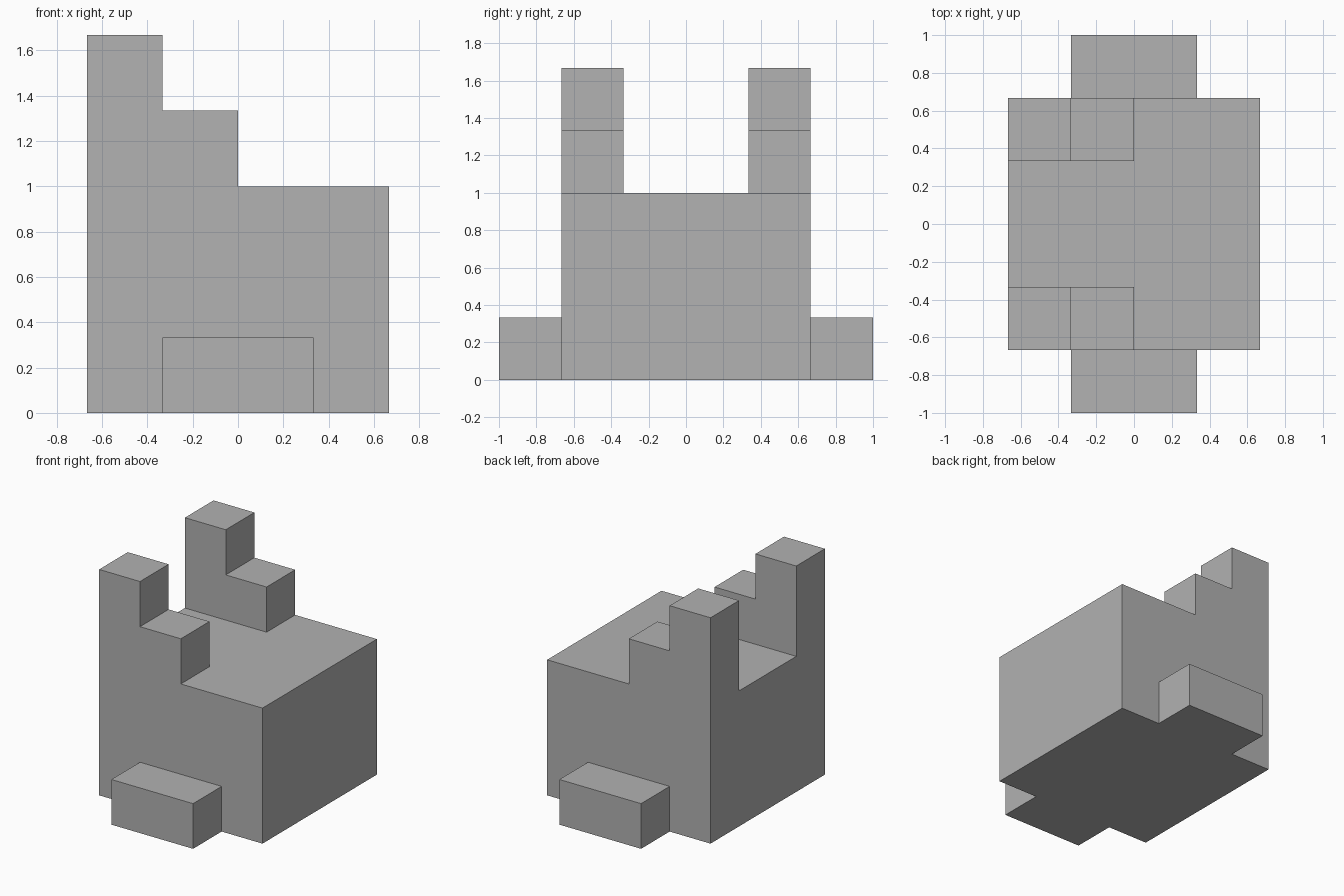
import bpy
import bmesh
from mathutils import Vector

cube = bpy.data.objects.get("Cube")
if cube:
    bpy.data.objects.remove(cube, do_unlink=True)

U = 1 / 3  # the whole model sits on a grid of this size

grey = bpy.data.materials.new("plain_grey")
grey.use_nodes = True
colour = (0.445, 0.445, 0.445, 1)
grey.diffuse_color = colour
grey.node_tree.nodes["Principled BSDF"].inputs["Base Color"].default_value = colour


def add_box(bm, low, high):
    low, high = Vector(low) * U, Vector(high) * U
    verts = bmesh.ops.create_cube(bm, size=1)["verts"]
    for v in verts:
        v.co = (low + high) / 2 + v.co * (high - low)


def finish(bm, name):
    bmesh.ops.recalc_face_normals(bm, faces=bm.faces)
    mesh = bpy.data.meshes.new(name)
    bm.to_mesh(mesh)
    bm.free()
    mesh.materials.append(grey)
    obj = bpy.data.objects.new(name, mesh)
    bpy.context.collection.objects.link(obj)
    return obj


def cut(bm, point, normal):
    bmesh.ops.bisect_plane(bm, geom=bm.verts[:] + bm.edges[:] + bm.faces[:],
                           plane_co=point, plane_no=normal)


def raise_corners(bm, level, max_x):
    """Lift the outer-row top faces at this level that lie right of max_x."""
    faces = []
    for f in bm.faces:
        c = f.calc_center_median()
        if f.normal.z > 0.9 and abs(c.z - level) < 0.01 and c.x < max_x and abs(c.y) > U:
            faces.append(f)
    result = bmesh.ops.extrude_face_region(bm, geom=faces)
    moved = [g for g in result["geom"] if isinstance(g, bmesh.types.BMVert)]
    bmesh.ops.translate(bm, verts=moved, vec=(0, 0, U))
    bm.normal_update()


# Body block with a stepped horn rising from each right-hand corner
bm = bmesh.new()
add_box(bm, (-2, -2, 0), (2, 2, 3))
for x in (-U, 0):
    cut(bm, (x, 0, 0), (1, 0, 0))
for y in (-U, U):
    cut(bm, (0, y, 0), (0, 1, 0))
bm.normal_update()
raise_corners(bm, 3 * U, 0)
raise_corners(bm, 4 * U, -U)
bmesh.ops.dissolve_limit(bm, angle_limit=0.02, verts=bm.verts[:], edges=bm.edges[:])
finish(bm, "body_with_stepped_horns")

# Low foot blocks at front and back
for name, y in (("front_foot", -2.5), ("back_foot", 2.5)):
    bm = bmesh.new()
    add_box(bm, (-1, y - 0.5, 0), (1, y + 0.5, 1))
    finish(bm, name)
